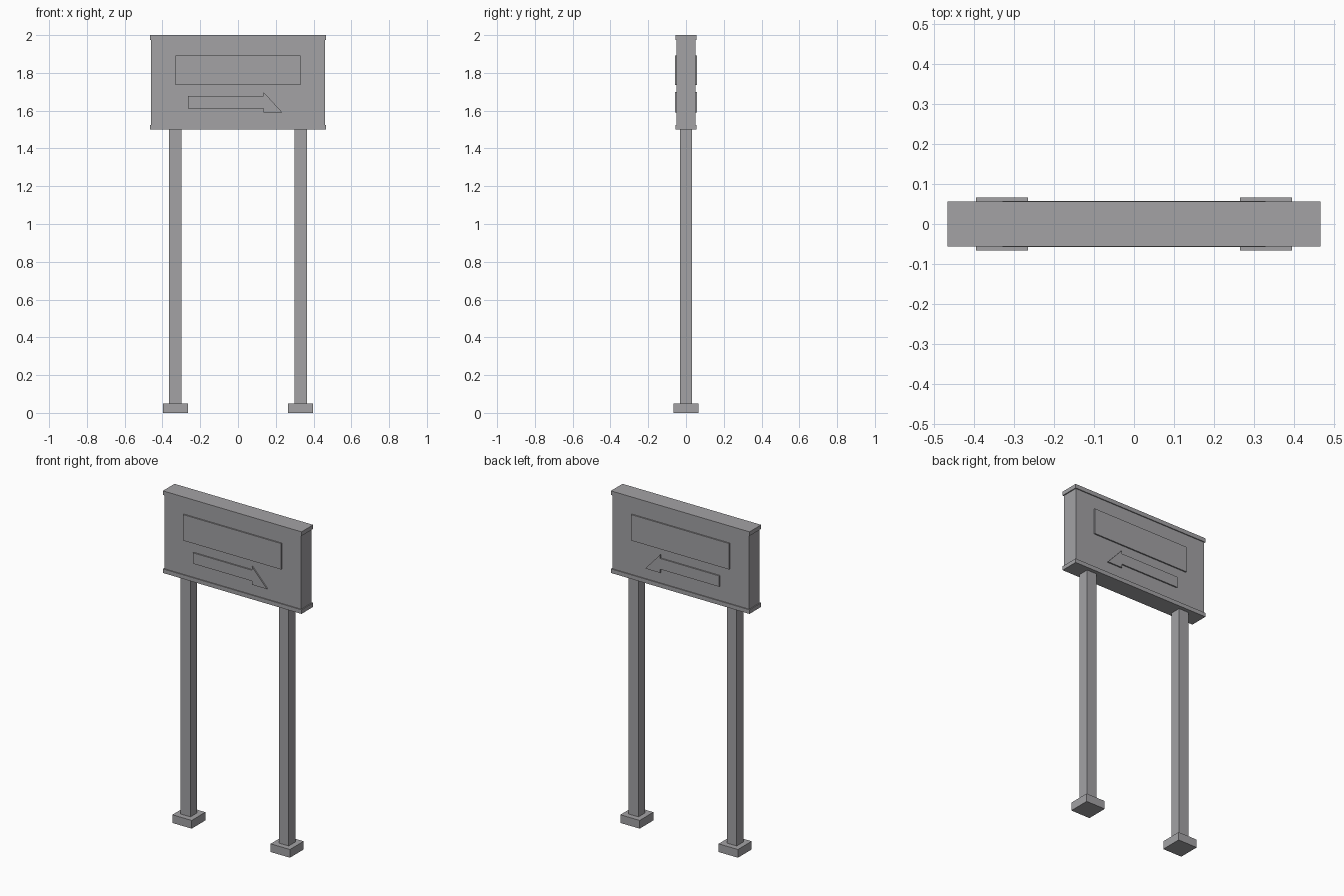
import bpy, bmesh

if "Cube" in bpy.data.objects:
    bpy.data.objects.remove(bpy.data.objects["Cube"])

grey = bpy.data.materials.new("medium_grey")
grey.diffuse_color = (0.366, 0.361, 0.376, 1)
grey.use_nodes = True
grey.node_tree.nodes["Principled BSDF"].inputs["Base Color"].default_value = grey.diffuse_color


def prism(name, outline, y0, y1):
    """Extrude an x-z outline from y0 to y1."""
    bm = bmesh.new()
    face = bm.faces.new([bm.verts.new((x, y0, z)) for x, z in outline])
    ext = bmesh.ops.extrude_face_region(bm, geom=[face])["geom"]
    moved = [v for v in ext if isinstance(v, bmesh.types.BMVert)]
    bmesh.ops.translate(bm, verts=moved, vec=(0, y1 - y0, 0))
    bmesh.ops.recalc_face_normals(bm, faces=bm.faces)
    mesh = bpy.data.meshes.new(name)
    bm.to_mesh(mesh)
    bm.free()
    mesh.materials.append(grey)
    ob = bpy.data.objects.new(name, mesh)
    bpy.context.collection.objects.link(ob)
    return ob


def box(name, cx, hx, hy, z0, z1):
    a, b = cx - hx, cx + hx
    return prism(name, [(a, z0), (b, z0), (b, z1), (a, z1)], -hy, hy)


# Sign board with slightly wider trims at the bottom and top
box("sign_board", 0, 0.461, 0.05, 1.52, 1.98)
box("bottom_trim", 0, 0.467, 0.056, 1.5, 1.525)
box("top_trim", 0, 0.467, 0.056, 1.975, 2.0)

# Posts and feet
for side, x in (("left", -0.331), ("right", 0.331)):
    box(side + "_foot", x, 0.065, 0.066, 0, 0.05)
    box(side + "_post", x, 0.033, 0.032, 0.05, 1.5)

# Raised plate and arrow (bar with a wedge head) on both faces
plate = [(-0.33, 1.735), (0.33, 1.735), (0.33, 1.893), (-0.33, 1.893)]
arrow = [(-0.264, 1.612), (0.134, 1.612), (0.134, 1.59), (0.235, 1.59),
         (0.134, 1.70), (0.134, 1.678), (-0.264, 1.678)]
for side, s in (("front", -1), ("back", 1)):
    prism(side + "_plate", plate, s * 0.0495, s * 0.058)
    prism(side + "_arrow", arrow, s * 0.0495, s * 0.058)
